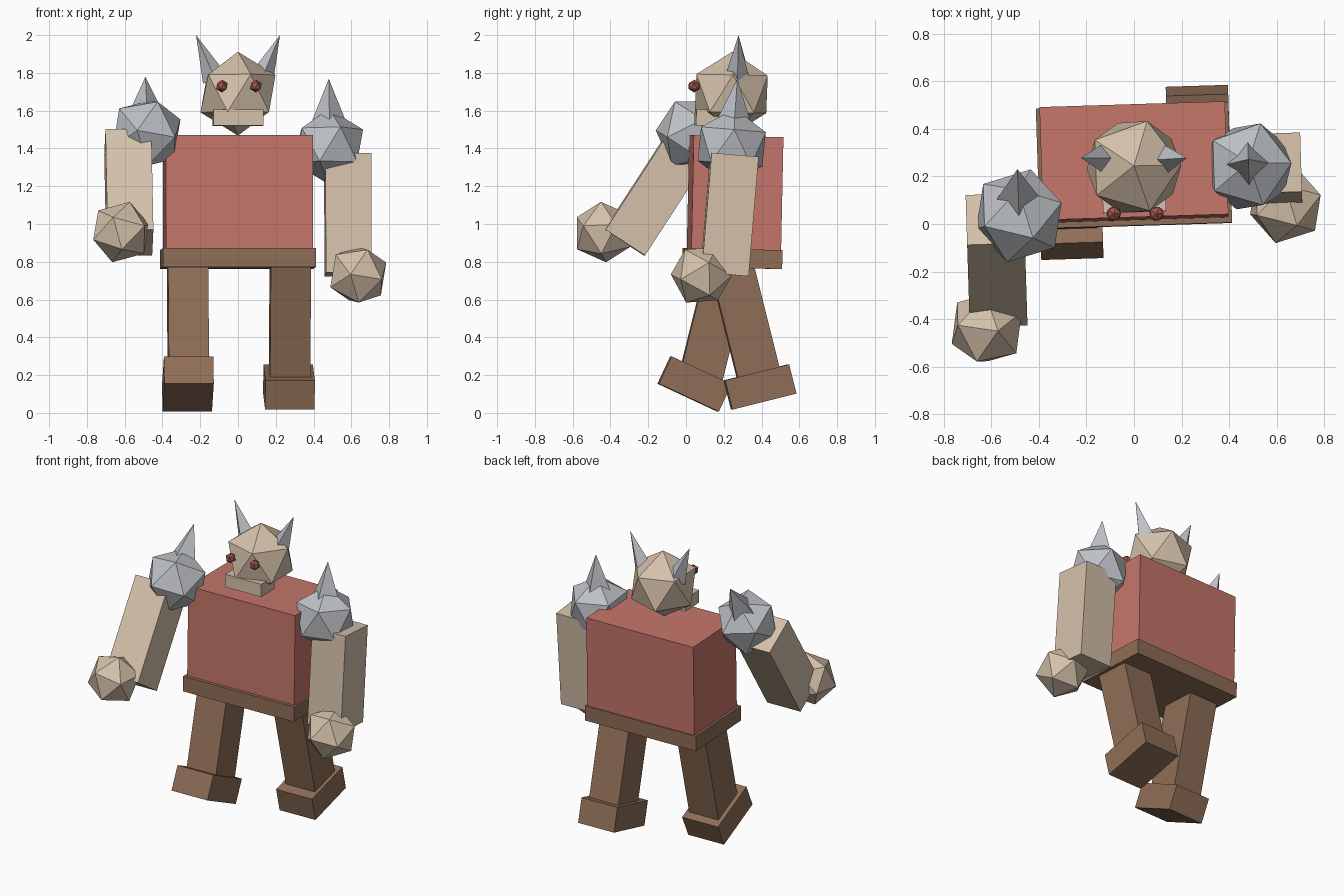
import bpy
import bmesh
from math import radians
from mathutils import Matrix, Vector, Euler

cube = bpy.data.objects.get("Cube")
if cube:
    bpy.data.objects.remove(cube, do_unlink=True)

YAW = 1.8     # the whole body is turned slightly
LEAN = -1.2   # and leans back a touch


def material(name, rgb):
    mat = bpy.data.materials.new(name)
    mat.use_nodes = True
    colour = (*rgb, 1)
    mat.diffuse_color = colour
    mat.node_tree.nodes["Principled BSDF"].inputs["Base Color"].default_value = colour
    return mat


RED = material("tunic red", (0.56, 0.18, 0.145))
SKIN = material("tan skin", (0.66, 0.53, 0.40))
METAL = material("grey metal", (0.51, 0.53, 0.56))
BROWN = material("leather brown", (0.275, 0.155, 0.095))
EYE = material("eye red", (0.36, 0.09, 0.075))


def frame(location, pitch=LEAN, roll=0):
    """Placement matrix: pitch about x, roll about y, then the body yaw."""
    turn = Euler((radians(pitch), radians(roll), radians(YAW)))
    return Matrix.Translation(location) @ turn.to_matrix().to_4x4()


def finish(name, bm, matrix, mat):
    mesh = bpy.data.meshes.new(name)
    bm.to_mesh(mesh)
    bm.free()
    mesh.materials.append(mat)
    obj = bpy.data.objects.new(name, mesh)
    obj.matrix_world = matrix
    bpy.context.collection.objects.link(obj)
    return obj


def box(name, size, matrix, mat):
    bm = bmesh.new()
    bmesh.ops.create_cube(bm, size=1)
    bmesh.ops.scale(bm, vec=size, verts=bm.verts)
    return finish(name, bm, matrix, mat)


def ball(name, radius, matrix, mat):
    bm = bmesh.new()
    bmesh.ops.create_icosphere(bm, subdivisions=1, radius=radius)
    return finish(name, bm, matrix, mat)


def spike(name, radius, depth, matrix, mat):
    """Four-sided spike with its tip at the matrix origin."""
    bm = bmesh.new()
    bmesh.ops.create_cone(bm, cap_ends=True, segments=4, radius1=radius,
                          radius2=0, depth=depth)
    bmesh.ops.translate(bm, vec=(0, 0, -depth / 2), verts=bm.verts)
    return finish(name, bm, matrix, mat)


# Body
box("torso", (0.78, 0.475, 0.62), frame((0, 0.26, 1.155)), RED)
box("belt", (0.81, 0.505, 0.10), frame((0, 0.245, 0.817)), BROWN)

# Head
ball("head", 0.222, frame((0, 0.24, 1.69)), SKIN)
box("jaw", (0.265, 0.15, 0.085), frame((0, 0.125, 1.562)), SKIN)

for side, word in ((1, "left"), (-1, "right")):
    ball(word + "_eye", 0.034, frame((0.005 + side * 0.09, 0.043, 1.73)), EYE)
    spike(word + "_horn", 0.066, 0.25,
          frame((side * 0.222, 0.278, 2.0), roll=side * 23), METAL)

# Arms: shoulder ball, spike and fist ride on the swung arm
for side, word, centre, swing in (
        (1, "left", (0.582, 0.23, 1.05), -4.8),
        (-1, "right", (-0.578, -0.152, 1.168), -33)):
    arm = frame(centre, swing)
    box(word + "_arm", (0.243, 0.25, 0.635), arm, SKIN)
    shoulder = arm @ Matrix.Translation((-side * 0.1, -0.015, 0.36))
    ball(word + "_shoulder", 0.202, shoulder, METAL)
    spike(word + "_shoulder_spike", 0.12, 0.3,
          shoulder @ Matrix.Translation((0, 0, 0.36)), METAL)
    fist = arm @ Matrix.Translation((side * 0.05, -0.123, -0.331))
    ball(word + "_fist", 0.167,
         fist @ Matrix.Rotation(radians(-24), 4, "X"), SKIN)

# Legs and feet in mid stride
for word, leg_at, swing, foot_at, tilt in (
        ("left", (0.275, 0.31, 0.5), 14, (0.27, 0.392, 0.137), 14),
        ("right", (-0.265, 0.155, 0.5), -14, (-0.265, 0.045, 0.153), -25)):
    box(word + "_leg", (0.213, 0.228, 0.64), frame(leg_at, swing), BROWN)
    box(word + "_foot", (0.262, 0.35, 0.16), frame(foot_at, tilt), BROWN)
